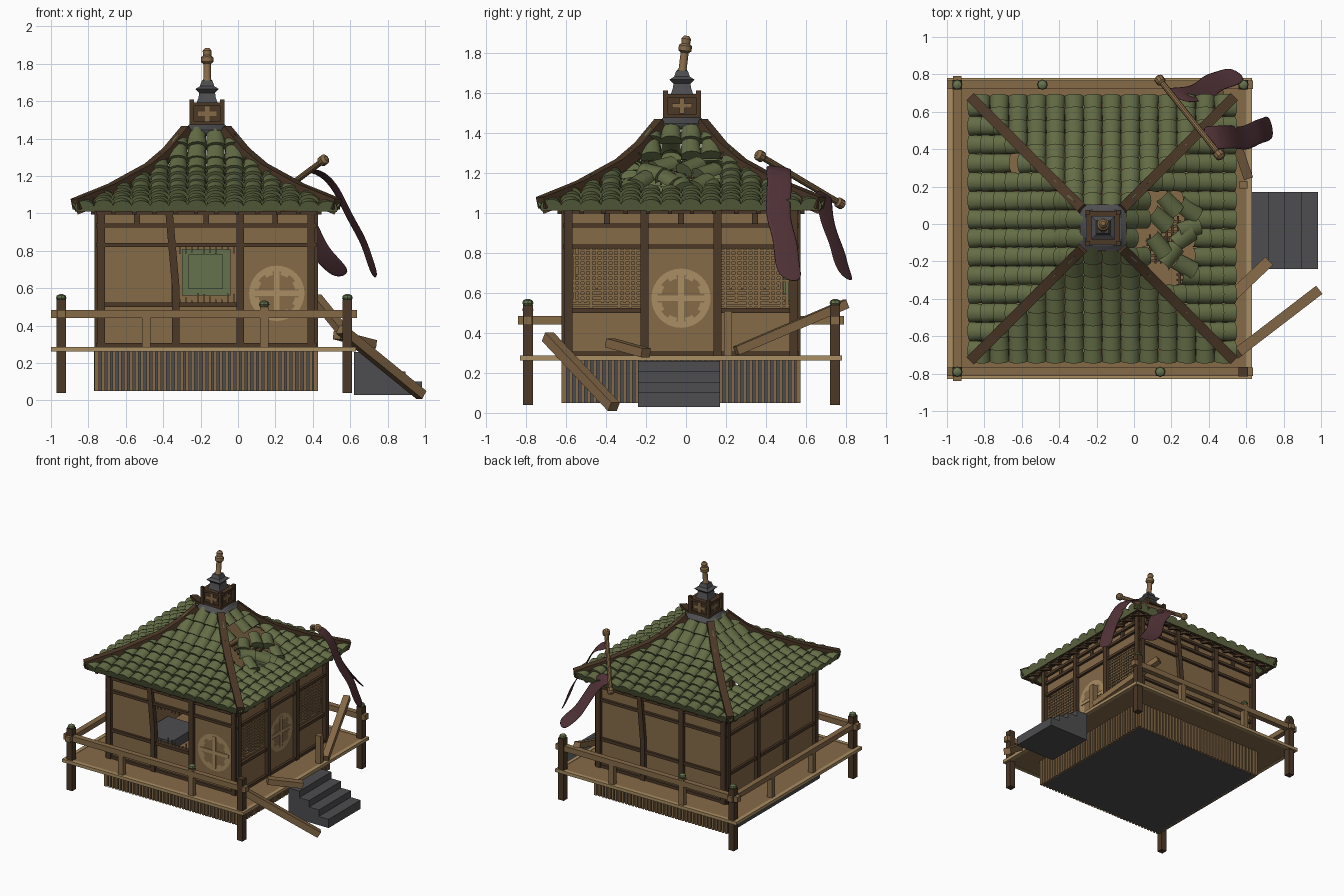
import bpy, bmesh, math, random
from mathutils import Matrix, Vector

random.seed(4)
if "Cube" in bpy.data.objects:
    bpy.data.objects.remove(bpy.data.objects["Cube"])


def material(name, *rgb):
    m = bpy.data.materials.new(name)
    m.use_nodes = True
    m.diffuse_color = (*rgb, 1)
    m.node_tree.nodes["Principled BSDF"].inputs["Base Color"].default_value = (*rgb, 1)
    return m


TILE = material("tile_green", .125, .15, .06)
DARK = material("dark_wood", .072, .04, .02)
WOOD = material("plank_wood", .24, .145, .065)
WALL = material("wall_tan", .235, .145, .066)
PALE = material("pale_wood", .4, .27, .125)
STONE = material("stone_grey", .075, .075, .08)
CLOTH = material("banner_maroon", .085, .034, .04)
PATINA = material("patina_green", .13, .17, .075)

HUB = Vector((-.17, -.025, 0))
W = .57                      # half width of the room
THIRD = .185                 # inner columns
SIDES = ["front", "right", "back", "left"]
UP = Vector((0, 0, 1))


def side(k):
    """Frame of one facade: x runs along it, -y points outward."""
    return Matrix.Translation(HUB) @ Matrix.Rotation(k * math.pi / 2, 4, 'Z')


made = []


def finish(name, bm, mat, M=None):
    bmesh.ops.recalc_face_normals(bm, faces=bm.faces)
    if M:
        bm.transform(M)
    me = bpy.data.meshes.new(name)
    bm.to_mesh(me)
    bm.free()
    me.materials.append(mat)
    ob = bpy.data.objects.new(name, me)
    bpy.context.collection.objects.link(ob)
    made.append(ob)
    return ob


def boxes(name, spans, mat, M=None):
    """Boxes given as (x0, x1, y0, y1, z0, z1)."""
    bm = bmesh.new()
    for x0, x1, y0, y1, z0, z1 in spans:
        S = Matrix.Diagonal((x1 - x0, y1 - y0, z1 - z0, 1))
        T = Matrix.Translation(((x0 + x1) / 2, (y0 + y1) / 2, (z0 + z1) / 2))
        bmesh.ops.create_cube(bm, size=1, matrix=T @ S)
    return finish(name, bm, mat, M)


def sweep(name, path, w, h, mat, M=None, across=None):
    """Rectangular beam or ribbon along a path."""
    bm, rings = bmesh.new(), []
    path = [Vector(p) for p in path]
    for i, p in enumerate(path):
        t = (path[min(i + 1, len(path) - 1)] - path[max(i - 1, 0)]).normalized()
        s = Vector(across).normalized() if across else t.cross(UP).normalized()
        n = s.cross(t).normalized()
        rings.append([bm.verts.new(p + s * a * w / 2 + n * b * h / 2)
                      for a, b in ((-1, -1), (1, -1), (1, 1), (-1, 1))])
    for a, b in zip(rings, rings[1:]):
        for j in range(4):
            bm.faces.new((a[j], a[j - 1], b[j - 1], b[j]))
    bm.faces.new(rings[0])
    bm.faces.new(rings[-1])
    return finish(name, bm, mat, M)


def lathe(name, profile, n, mat, M, turn=0.0):
    """Turned solid from (radius, height) points."""
    bm, rings = bmesh.new(), []
    for r, z in profile:
        rings.append([bm.verts.new((r * math.cos(a), r * math.sin(a), z))
                      for a in (turn + i * math.tau / n for i in range(n))])
    for a, b in zip(rings, rings[1:]):
        for j in range(n):
            bm.faces.new((a[j], a[j - 1], b[j - 1], b[j]))
    bm.faces.new(rings[0])
    bm.faces.new(rings[-1])
    return finish(name, bm, mat, M)


# Base: stone plinth with slats, deck and stairs
boxes("plinth", [(-.77, .405, -.605, .555, .05, .265)], STONE)
for k in range(4):
    boxes(SIDES[k] + "_skirt_slats", [(u, u + .018, -.597, -.575, .05, .265)
          for u in (-.59 + i * .03 for i in range(40))], WOOD, side(k))
boxes("deck", [(-.98, .61, -.81, .76, .264, .284)], WOOD)
boxes("deck_trim", [(-1, .63, -.83, -.8, .262, .287), (-1, .63, .75, .78, .262, .287),
                    (-1, -.97, -.8, .75, .262, .287), (.6, .63, -.8, .75, .262, .287)], PALE)
boxes("stairs", [(.62, .72 + i * .0875, -.24, .17, .03, .26 - i * .053) for i in range(4)], STONE)

# Railing
CORNERS = [(-.945, -.79), (.585, -.79), (-.945, .745), (.585, .745)]
boxes("corner_posts", [(x - .025, x + .025, y - .025, y + .025, .04, .54) for x, y in CORNERS], DARK)
short = [(-.49, -.79, .45), (.14, -.79, .5), (-.49, .745, .5), (.14, .745, .45),
         (-.945, .26, .45), (-.945, -.27, .45), (.585, .21, .51)]
boxes("short_posts", [(x - .022, x + .022, y - .02, y + .02, .28, z) for x, y, z in short], WOOD)
boxes("rails", [(-1, .635, -.812, -.768, .44, .485), (-1, .635, .723, .767, .44, .485),
                (-.967, -.923, -.84, .79, .442, .483)], WOOD)
capped = [(x, y, .535) for x, y in CORNERS if (x, y) != CORNERS[1]] + short[1:3]
for x, y, z in capped:
    lathe("post_cap", [(.02, 0), (.028, .012), (.024, .026), (.006, .035)], 8, PATINA,
          Matrix.Translation((x, y, z)))
sweep("fallen_rail", [(.55, -.69, .38), (.98, -.36, .03)], .055, .05, WOOD)
sweep("leaning_rail", [(.61, .25, .31), (.42, .8, .545)], .05, .045, WOOD)
sweep("loose_plank", [(.53, -.38, .35), (.72, -.2, .3)], .06, .045, WOOD)


# Walls, one facade at a time
def emblem(M):
    n = 32
    bm = bmesh.new()
    for i in range(n):
        a, b = i * math.tau / n, (i + 1) * math.tau / n
        notch = .1 if i % 4 in (1, 2) else .118
        bm.faces.new([bm.verts.new((r * math.cos(t), -.004, r * math.sin(t)))
                      for r, t in ((notch, a), (.148, a), (.148, b), (notch, b))])
    finish("emblem_ring", bm, PALE, M)
    boxes("emblem_cross", [(-.13, .13, -.006, 0, -.014, .014),
                           (-.014, .014, -.006, 0, -.13, .13)], PALE, M)


OPEN = {0: [1], 1: [0, 2]}           # thirds left open
DOOR = {0: 2, 1: 1}                  # thirds holding a door
EDGES = [-W, -THIRD, THIRD, W]
for k in range(4):
    M, panels, sills, lattice = side(k), [(-W, W, -W, -W + .02, .82, 1.06)], [], []
    for i in range(3):
        u0, u1 = EDGES[i], EDGES[i + 1]
        panels.append((u0, u1, -W, -W + .02, .28, .5 if i in OPEN.get(k, []) else .82))
        if DOOR.get(k) == i:
            emblem(M @ Matrix.Translation(((u0 + u1) / 2, -W - .001, .573)))
        else:
            sills.append((u0, u1, -W - .018, -W + .025, .5, .525))
        if k == 1 and i in OPEN[k]:
            for j in range(12):      # broken lattice
                u, z = u0 + .03 + j * .028, .53 + j * .025
                cut = random.choice([0, 0, .03, .1])
                lattice.append((u, u + .013, -W + .004, -W + .012, .52 + cut, .82))
                trim = random.uniform(0, .08)
                a, b = (u0 + trim, u1) if i == 0 else (u0, u1 - trim)
                lattice.append((a, b, -W, -W + .008, z, z + .012))
        elif k == 0 and i in OPEN[k]:
            for j in range(10):
                u = u0 + .04 + j * .032
                lattice.append((u, u + .008, -W + .004, -W + .012, .52, random.uniform(.53, .58)))
                lattice.append((u, u + .008, -W + .004, -W + .012, random.uniform(.78, .81), .82))
    boxes(SIDES[k] + "_wall", panels, WALL, M)
    if lattice:
        boxes(SIDES[k] + "_lattice", lattice, WOOD, M)
    beams = [(-.59, .59, -W - .02, -W + .01, z, z + .022) for z in (.285, .82, .925, .995)]
    studs = [(u - .015, u + .015, -W - .012, -W, .94, 1) for u in (-.37, 0, .37)]
    boxes(SIDES[k] + "_beams", beams + sills + studs, DARK, M)
    for u in EDGES:
        lean = .02 if u == -THIRD and k in (0, 2) else 0
        foot = u * .985
        sweep(SIDES[k] + "_column", [(foot + lean, -W - .008, .28), (foot + lean, -W - .008, .6),
              (foot - lean, -W - .008, 1.05)], .04, .04, DARK, M, (1, 0, 0))

# Interior
boxes("room_floor", [(-.73, .39, -.59, .53, .284, .29)], WOOD)
boxes("wall_panel_frame", [(-.3, -.04, .5, .52, .56, .81)], PATINA)
boxes("wall_panel", [(-.265, -.08, .485, .5, .595, .78)], PATINA)
boxes("fallen_slab", [(-.7, -.42, -.25, .1, .29, .36)], STONE)

# Roof
SLOPE = [(.08, 1.44), (.1, 1.42), (.2, 1.3), (.3, 1.215), (.5, 1.105), (.71, 1.02)]


def roof_z(r):
    for (a, za), (b, zb) in zip(SLOPE, SLOPE[1:]):
        if r <= b:
            break
    return za + (zb - za) * (r - a) / (b - a)


def add_tile(bm, M, length, n=6):
    """Barrel tile whose lower lip overlaps the tile below."""
    rows = []
    for y, rad, lift in ((-length / 2, .052, .014), (length / 2 + .015, .046, -.004)):
        rows.append([bm.verts.new(M @ Vector((-rad * math.cos(a), y, lift + .036 * math.sin(a))))
                     for a in (math.pi * i / n for i in range(n + 1))])
    low = [bm.verts.new(M @ Vector((x, -length / 2, -.012))) for x in (.052, -.052)]
    for i in range(n):
        bm.faces.new((rows[0][i], rows[0][i + 1], rows[1][i + 1], rows[1][i]))
    bm.faces.new(rows[0] + low)


HOLES = {1: (-.04, .34, .27, .15), 3: (-.32, .44, .06, .05)}
ROWS, STEP = 9, .068
for k in range(4):
    bm = bmesh.new()
    for row in range(ROWS):
        hi, lo = .09 + row * STEP, .09 + (row + 1) * STEP
        r, dz = (hi + lo) / 2, roof_z(hi) - roof_z(lo)
        tilt = Matrix.Rotation(math.atan2(dz, STEP), 4, 'X')
        for col in range(14):
            u = (col - 6.5) * .1
            if abs(u) > lo + .06:
                continue
            if k in HOLES:
                hu, hr, ru, rr = HOLES[k]
                if ((u - hu) / ru) ** 2 + ((r - hr) / rr) ** 2 < 1:
                    continue
            spot = Matrix.Translation((u, -r, roof_z(r) + random.uniform(-.004, .004)))
            add_tile(bm, spot @ tilt @ Matrix.Rotation(random.uniform(-.04, .04), 4, 'Z'),
                     math.hypot(STEP, dz))
    for sx in (-1, 1):               # trim at the hips
        bmesh.ops.bisect_plane(bm, geom=bm.verts[:] + bm.edges[:] + bm.faces[:], plane_co=(0, 0, 0),
                               plane_no=(sx, 1, 0), clear_outer=True)
    if k == 1:                       # slipped tiles around the hole
        for u, r, yaw in ((.13, .36, -.8), (.05, .31, -.7), (-.05, .43, .6), (-.14, .36, .9),
                          (0, .46, .3), (-.2, .44, -.5), (-.09, .3, -.9), (.1, .46, -.6)):
            add_tile(bm, Matrix.Translation((u, -r, roof_z(r) + .012)) @ Matrix.Rotation(.55, 4, 'X')
                     @ Matrix.Rotation(yaw, 4, 'Z'), .11)
    finish(SIDES[k] + "_roof_tiles", bm, TILE, side(k))
    # Eave framing under the tiles
    for i in range(12):
        u = (i - 5.5) * .11
        inner = max(abs(u), .5)
        sweep("rafter", [(u, -.69, roof_z(.69) - .025), (u, -inner, roof_z(inner) - .025)],
              .022, .02, DARK, side(k))
    boxes("eave_batten", [(-r, r, -r - .012, -r + .012, roof_z(r) - .02, roof_z(r) - .008)
                          for r in (.52, .6, .685)], DARK, side(k))
    # Ridge beam over the hip
    sweep("hip_beam", [(r, -r, roof_z(r) + .025) for r in (.7, .6, .5, .4, .3, .2, .14, .1)],
          .055, .06, DARK, side(k))

# Exposed lath patches inside the hole
for u0, r0, nu, nr in ((-.17, .24, 5, 4), (-.33, .4, 5, 4), (.02, .44, 7, 5), (-.1, .33, 6, 3)):
    for i in range(nu):
        u = u0 + i * .028
        sweep("lath", [(u, -r, roof_z(r) - .006) for r in (r0 + nr * .03, r0)], .012, .01, WOOD, side(1))
    for j in range(nr):
        r = r0 + .015 + j * .03
        sweep("lath", [(u0 - .015, -r, roof_z(r)), (u0 + nu * .028, -r, roof_z(r))],
              .012, .01, DARK, side(1))

# Finial tower
AXIS = Matrix.Translation(HUB + Vector((.005, .005, 0)))
cap = boxes("roof_cap", [(-.125, .125, -.125, .125, 1.415, 1.475)], STONE, AXIS)
bevel = cap.modifiers.new("corners", 'BEVEL')
bevel.width = .03
bevel.segments = 1
boxes("tower_core", [(-.075, .075, -.075, .075, 1.47, 1.59)], DARK, AXIS)
boxes("tower_posts", [(x - .012, x + .012, y - .012, y + .012, 1.47, 1.61)
                      for x in (-.082, .082) for y in (-.082, .082)], DARK, AXIS)
boxes("tower_rim", [(-.09, .09, -.09, .09, z, z + .018) for z in (1.475, 1.575)], DARK, AXIS)
for k in range(4):
    M = AXIS @ Matrix.Rotation(k * math.pi / 2, 4, 'Z')
    boxes("tower_cross", [(-.05, .05, -.083, -.075, 1.522, 1.546),
                          (-.012, .012, -.083, -.075, 1.495, 1.572)], WOOD, M)
lathe("finial_collar", [(.08, 1.59), (.065, 1.62), (.06, 1.645), (.088, 1.665), (.055, 1.68), (.04, 1.71)],
      4, STONE, AXIS, math.pi / 4)
lean = AXIS @ Matrix.Translation((0, 0, 1.69)) @ Matrix.Rotation(-.12, 4, 'X')
lathe("finial_pole", [(.03, 0), (.026, .02), (.02, .03), (.02, .11), (.033, .12), (.033, .145),
                      (.022, .155), (.024, .18), (.012, .195)], 12, WOOD, lean)

# Banner pole and torn banners
A, B = Vector((.13, .78, 1.04)), Vector((.465, .36, 1.29))
along = (B - A).normalized()
length = (B - A).length
lathe("banner_pole", [(.012, -.01), (.026, 0), (.026, .03), (.016, .04), (.016, length - .04),
                      (.028, length - .03), (.028, length), (.012, length + .012)], 10, WOOD,
      Matrix.Translation(A) @ along.to_track_quat('Z', 'Y').to_matrix().to_4x4())
near = [(.37, .47, 1.23), (.45, .46, 1.22), (.53, .47, 1.13), (.59, .45, .99), (.67, .5, .86), (.7, .5, .76), (.74, .53, .65)]
far = [(.2, .69, 1.1), (.28, .69, 1.08), (.37, .7, .95), (.42, .76, .82), (.48, .77, .75), (.57, .81, .66)]
for name, path, across in (("near_banner", near, (.25, -1, .15)), ("far_banner", far, (.75, -.6, .3))):
    ob = sweep(name, path, .14, .008, CLOTH, None, across)
    ob.modifiers.new("soften", 'SUBSURF').levels = 2

# Smooth shading with sharp edges kept
bpy.ops.object.select_all(action='DESELECT')
for ob in made:
    ob.select_set(True)
bpy.context.view_layer.objects.active = made[0]
bpy.ops.object.shade_smooth_by_angle(angle=math.radians(35))
